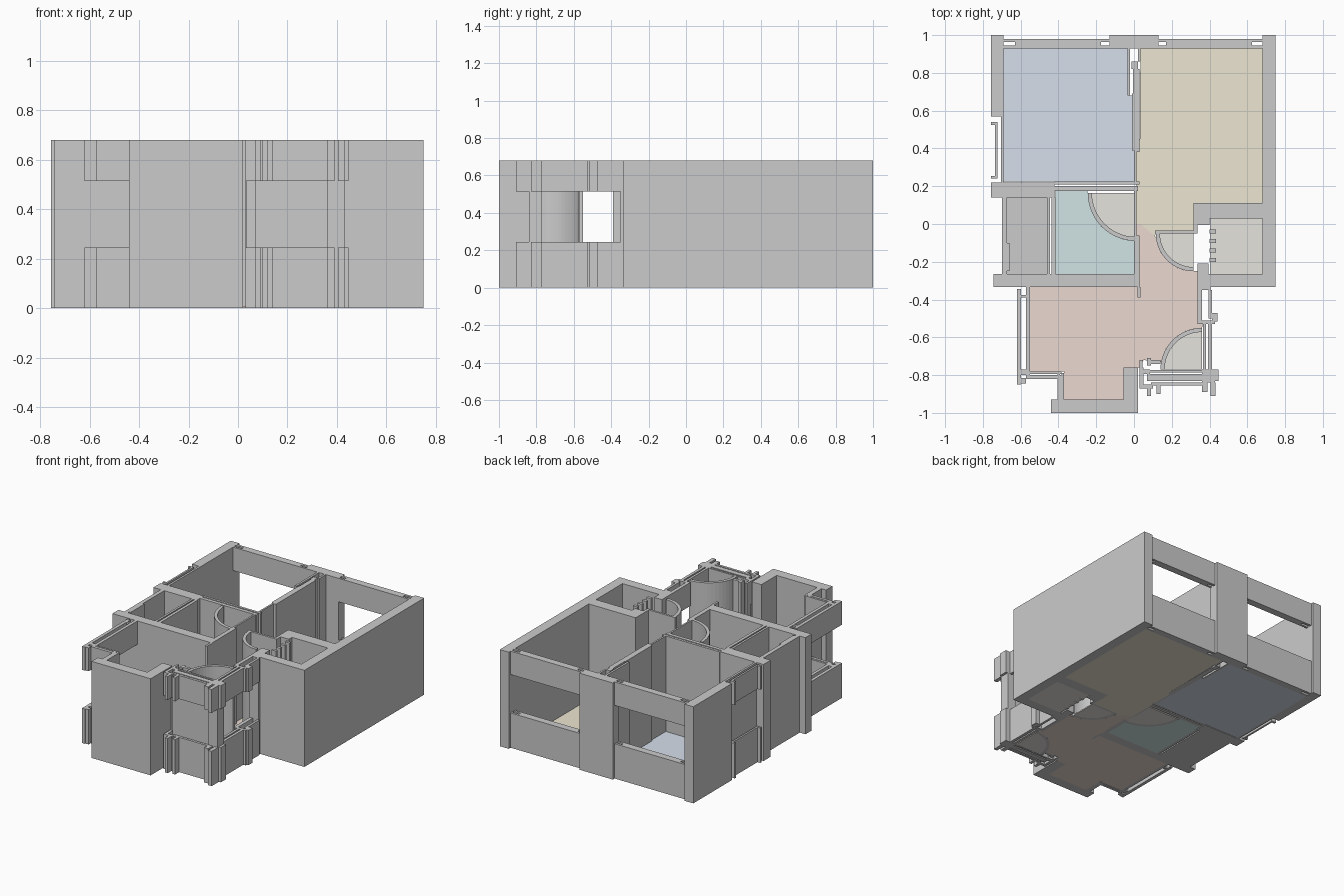
import bpy, bmesh, math

H = 0.68                                   # wall height
FULL = [(0, H)]
WINDOW = [(0, 0.245), (0.515, H)]          # sill and lintel bands


def extrude_loops(name, loops, bands, color=None):
    """Prisms from closed plan outlines, one per height band."""
    bm = bmesh.new()
    for loop in loops:
        for z0, z1 in bands:
            f = bm.faces.new([bm.verts.new((x, y, z0)) for x, y in loop])
            f.normal_update()
            if f.normal.z > 0:
                f.normal_flip()
            ext = bmesh.ops.extrude_face_region(bm, geom=[f], use_keep_orig=True)
            for v in ext["geom"]:
                if isinstance(v, bmesh.types.BMVert):
                    v.co.z = z1
    bmesh.ops.recalc_face_normals(bm, faces=bm.faces)
    me = bpy.data.meshes.new(name)
    bm.to_mesh(me)
    bm.free()
    ob = bpy.data.objects.new(name, me)
    bpy.context.collection.objects.link(ob)
    if color:
        mat = bpy.data.materials.new(name)
        mat.diffuse_color = (*color, 1)
        me.materials.append(mat)
    return ob


def rect(x0, x1, y0, y1):
    return [(x0, y0), (x1, y0), (x1, y1), (x0, y1)]


def walls(name, rects, bands=FULL):
    return extrude_loops(name, [rect(*r) for r in rects], bands)


def arc(cx, cy, r, a0, a1, n=14):
    return [(cx + r * math.cos(math.radians(a0 + (a1 - a0) * i / n)),
             cy + r * math.sin(math.radians(a0 + (a1 - a0) * i / n))) for i in range(n + 1)]


def door(name, cx, cy, r, a0, a1, t=0.022):
    """Curved full-height door sweep with its own floor sector."""
    extrude_loops(name + "_sweep", [arc(cx, cy, r, a0, a1) + arc(cx, cy, r - t, a1, a0)], FULL)
    floor(name + "_floor", [(cx, cy)] + arc(cx, cy, r - t, a0, a1), (0.79, 0.77, 0.73))


def floor(name, loop, color):
    extrude_loops(name, [loop], [(0, 0.008)], color)


# Solid outer walls
walls("back_piers", [(-0.757, -0.69, 0.57, 1.0), (-0.13, 0.13, 0.93, 1.0)])
extrude_loops("right_wall", [[(0.68, 1.0), (0.75, 1.0), (0.75, -0.333), (0.405, -0.333), (0.405, -0.35),
                              (0.335, -0.35), (0.335, -0.21), (0.395, -0.21), (0.395, -0.265),
                              (0.68, -0.265), (0.68, 0.03), (0.40, 0.03), (0.40, -0.005),
                              (0.335, -0.005), (0.335, -0.05), (0.11, -0.05), (0.11, -0.035),
                              (0.315, -0.035), (0.315, 0.11), (0.68, 0.11)]], FULL)
extrude_loops("front_bay_wall", [[(-0.44, -1), (0.02, -1), (0.02, -0.76), (-0.055, -0.76),
                                  (-0.055, -0.93), (-0.37, -0.93), (-0.37, -0.79), (-0.385, -0.79),
                                  (-0.385, -0.93), (-0.44, -0.93)]], FULL)
walls("front_bay_liner", [(-0.405, -0.391, -0.93, -0.79)])

# Rear windows, with small through slots at both ends
for side, x0, x1, s0, s1 in (("left", -0.69, -0.13, -0.63, -0.175),
                             ("right", 0.13, 0.68, 0.17, 0.625)):
    walls("back_window_" + side, [(x0, x1, 0.93, 0.945), (x0, x1, 0.963, 0.98),
                                  (s0, s1, 0.945, 0.963)], WINDOW)

# Side window of the back left room
walls("side_window_liner", [(-0.705, -0.69, 0.22, 0.57)])
walls("side_window", [(-0.735, -0.722, 0.24, 0.54), (-0.757, -0.735, 0.525, 0.54),
                      (-0.757, -0.735, 0.24, 0.255)], WINDOW)

# Interior walls on the left half
walls("left_cross_walls", [(-0.757, -0.42, 0.14, 0.22), (-0.42, 0.02, 0.175, 0.2),
                           (-0.42, 0.03, 0.208, 0.225), (-0.745, 0.03, -0.333, -0.265)])
walls("left_small_room_walls", [(-0.70, -0.672, -0.265, 0.14), (-0.672, -0.66, -0.25, -0.1),
                                (-0.46, -0.445, -0.265, 0.14), (-0.436, -0.415, -0.265, 0.14)])
walls("central_wall", [(0.0, 0.012, -0.09, 0.175), (0.0, 0.03, -0.265, -0.06),
                       (0.018, 0.034, -0.39, -0.333), (0.0, 0.012, 0.225, 0.39),
                       (0.012, 0.03, 0.38, 0.39), (-0.01, 0.03, 0.39, 0.69),
                       (-0.005, 0.03, 0.69, 0.82), (-0.012, 0.02, 0.82, 0.86),
                       (-0.035, -0.02, 0.68, 0.93), (0.02, 0.034, 0.86, 0.93)])

# Doors: quarter-circle sweeps
door("left_bath_door", 0.01, 0.165, 0.255, 180, 270)
door("right_bath_door", 0.315, -0.05, 0.2, 180, 270)
door("entrance_door", 0.36, -0.77, 0.22, 90, 180)

# Small brackets beside the right bathroom opening
walls("bath_door_brackets", [(0.40, 0.435, y, y + 0.02) for y in (-0.05, -0.1, -0.15, -0.2)])

# Front left corner window: double strips
walls("front_left_window", [(-0.62, -0.597, -0.85, -0.345), (-0.572, -0.55, -0.8, -0.333),
                            (-0.597, -0.572, -0.39, -0.375), (-0.597, -0.572, -0.8, -0.77),
                            (-0.572, -0.385, -0.82, -0.8), (-0.55, -0.385, -0.795, -0.782),
                            (-0.597, -0.572, -0.845, -0.815), (-0.405, -0.385, -0.93, -0.82)], WINDOW)

# Right side window of the front room
walls("front_right_window", [(0.335, 0.36, -0.53, -0.35), (0.395, 0.412, -0.5, -0.35),
                             (0.36, 0.43, -0.53, -0.51), (0.412, 0.443, -0.515, -0.47),
                             (0.365, 0.382, -0.77, -0.53), (0.392, 0.412, -0.77, -0.53)], WINDOW)

# Entrance panel and the stepped sill and lintel around it
walls("entrance_panel", [(0.07, 0.36, -0.83, -0.795), (0.36, 0.43, -0.84, -0.77),
                         (0.035, 0.085, -0.795, -0.77)])
walls("entrance_trim", [(0.09, 0.36, -0.855, -0.838), (0.075, 0.36, -0.785, -0.772),
                        (0.03, 0.05, -0.87, -0.76), (0.05, 0.1, -0.87, -0.85),
                        (0.07, 0.09, -0.91, -0.87), (0.12, 0.14, -0.9, -0.855),
                        (0.36, 0.39, -0.89, -0.84), (0.405, 0.432, -0.91, -0.84),
                        (0.43, 0.447, -0.83, -0.77)], WINDOW)
walls("entrance_hinge_post", [(0.03, 0.045, -0.76, -0.72), (0.07, 0.09, -0.75, -0.71),
                              (0.09, 0.14, -0.74, -0.72)])

# Coloured room floors
floor("back_left_floor", [(-0.69, 0.225), (0, 0.225), (0, 0.5), (-0.01, 0.5), (-0.01, 0.68),
                          (-0.035, 0.68), (-0.035, 0.93), (-0.69, 0.93)], (0.67, 0.735, 0.83))
floor("back_right_floor", [(0.012, 0), (0.035, 0), (0.11, -0.065), (0.12, -0.035), (0.315, -0.035),
                           (0.315, 0.11), (0.68, 0.11), (0.68, 0.93), (0.034, 0.93),
                           (0.03, 0.39), (0.012, 0.38)], (0.84, 0.79, 0.64))
floor("left_bath_floor", [(-0.415, -0.265), (0, -0.265), (0, -0.09)]
      + arc(0.01, 0.165, 0.255, 268, 180) + [(-0.245, 0.175), (-0.415, 0.175)], (0.64, 0.785, 0.78))
floor("store_floor", rect(-0.672, -0.46, -0.265, 0.14), (0.69, 0.69, 0.70))
floor("right_bath_floor", rect(0.405, 0.68, -0.265, 0.03), (0.79, 0.77, 0.73))
floor("front_floor", [(0.012, 0), (0.035, 0), (0.11, -0.065)] + arc(0.315, -0.05, 0.2, 186, 270)
      + [(0.335, -0.25), (0.335, -0.53), (0.365, -0.53)] + arc(0.36, -0.77, 0.22, 90, 170)
      + [(0.05, -0.72), (0.03, -0.76), (-0.055, -0.76), (-0.055, -0.93), (-0.37, -0.93),
         (-0.37, -0.782), (-0.55, -0.782), (-0.55, -0.333), (0.02, -0.333), (0.02, -0.265),
         (0.03, -0.265), (0.03, -0.06), (0.012, -0.06)], (0.83, 0.70, 0.64))
